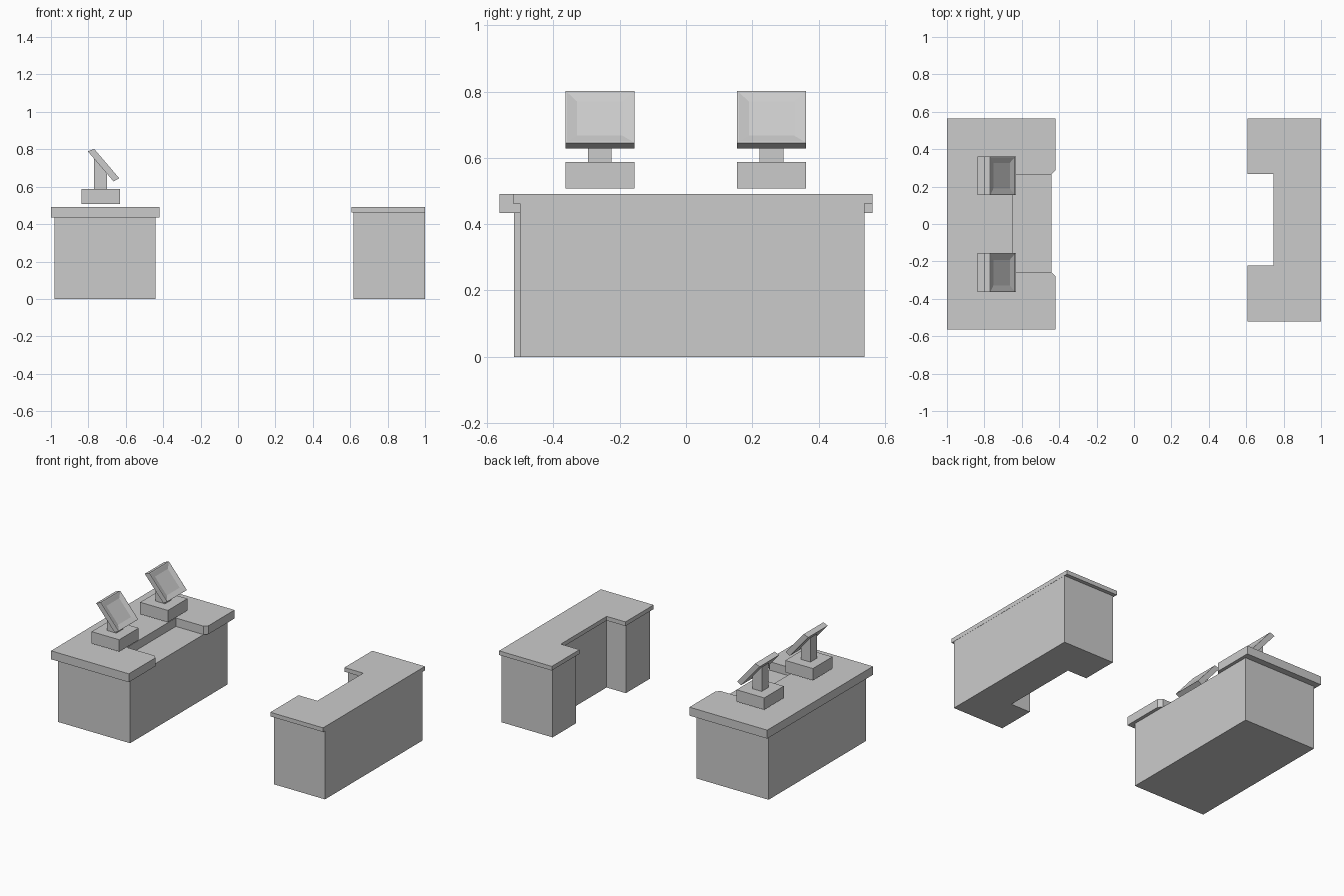
import bpy, bmesh
from mathutils import Vector

if "Cube" in bpy.data.objects:
    bpy.data.objects.remove(bpy.data.objects["Cube"])


def prism(name, outline, lo, hi, axis='Z'):
    """Extrude a 2D outline: (x, y) along Z, or (x, z) along Y."""
    bm = bmesh.new()
    def point(a, b, h):
        return (a, b, h) if axis == 'Z' else (a, h, b)
    bottom = [bm.verts.new(point(a, b, lo)) for a, b in outline]
    top = [bm.verts.new(point(a, b, hi)) for a, b in outline]
    bm.faces.new(bottom)
    bm.faces.new(top)
    n = len(outline)
    for i in range(n):
        j = (i + 1) % n
        bm.faces.new((bottom[i], bottom[j], top[j], top[i]))
    return finish(name, bm)


def finish(name, bm):
    bmesh.ops.recalc_face_normals(bm, faces=bm.faces)
    mesh = bpy.data.meshes.new(name)
    bm.to_mesh(mesh)
    bm.free()
    obj = bpy.data.objects.new(name, mesh)
    bpy.context.collection.objects.link(obj)
    return obj


def rect(x0, x1, y0, y1):
    return [(x0, y0), (x1, y0), (x1, y1), (x0, y1)]


def u_shape(tip, inner, back, y0, y1, n0, n1):
    return [(back, y0), (tip, y0), (tip, n0), (inner, n0),
            (inner, n1), (tip, n1), (tip, y1), (back, y1)]


# Service counter: solid body and notched worktop with clipped corners
prism("counter_body", rect(-0.98, -0.442, -0.518, 0.52), 0, 0.434)
prism("counter_top", [
    (-1.0, -0.563), (-0.42, -0.563), (-0.42, -0.28), (-0.443, -0.257),
    (-0.648, -0.257), (-0.648, 0.263), (-0.443, 0.263), (-0.42, 0.286),
    (-0.42, 0.563), (-1.0, 0.563)], 0.434, 0.491)

# U-shaped desk: body and thin overhanging top
prism("desk_body", u_shape(0.618, 0.762, 0.999, -0.5, 0.538, -0.242, 0.288), 0, 0.463)
prism("desk_top", u_shape(0.607, 0.747, 1.0, -0.522, 0.563, -0.222, 0.267), 0.463, 0.491)

# Two terminals: base, slanted stem, tilted screen with a shallow dish
profile = [(-0.803, 0.789), (-0.769, 0.802), (-0.635, 0.645), (-0.665, 0.628)]
for side, y in (("front", -0.26), ("back", 0.258)):
    prism(side + "_terminal_base", rect(-0.837, -0.631, y - 0.104, y + 0.104), 0.508, 0.588)
    prism(side + "_terminal_stem",
          [(-0.771, 0.588), (-0.70, 0.588), (-0.70, 0.675), (-0.771, 0.757)],
          y - 0.036, y + 0.036, 'Y')
    screen = prism(side + "_terminal_screen", profile, y - 0.104, y + 0.104, 'Y')
    bm = bmesh.new()
    bm.from_mesh(screen.data)
    bm.faces.ensure_lookup_table()
    face = max(bm.faces, key=lambda f: f.normal.dot(Vector((0.76, 0, 0.65))))
    bmesh.ops.inset_region(bm, faces=[face], thickness=0.008)
    bmesh.ops.inset_region(bm, faces=[face], thickness=0.042, depth=-0.008)
    bm.to_mesh(screen.data)
    bm.free()
